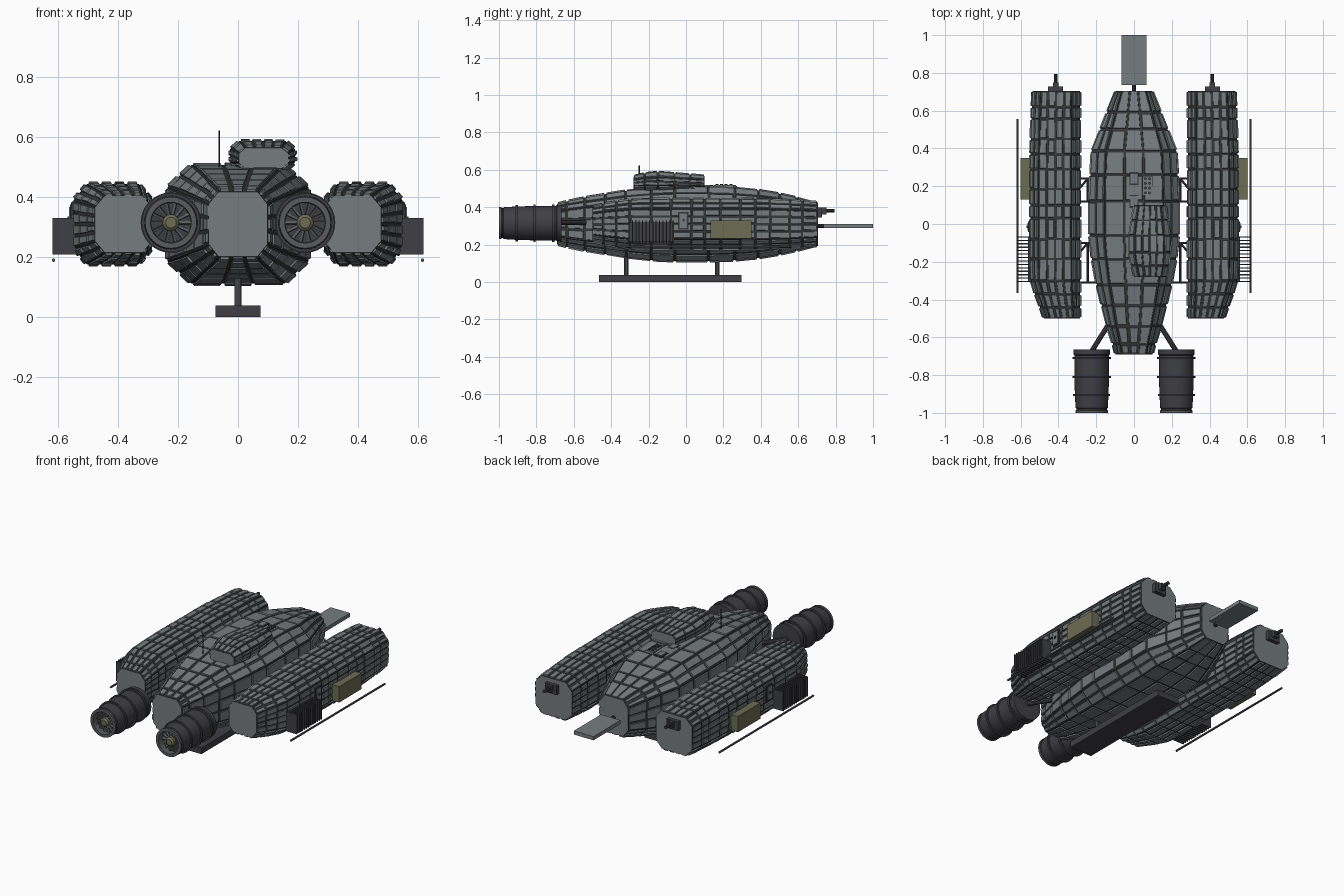
import bpy, bmesh, math, random
from mathutils import Vector, Matrix

random.seed(4)
if "Cube" in bpy.data.objects:
    bpy.data.objects.remove(bpy.data.objects["Cube"], do_unlink=True)


def material(name, rgb):
    m = bpy.data.materials.new(name)
    m.use_nodes = True
    m.diffuse_color = (*rgb, 1)
    m.node_tree.nodes["Principled BSDF"].inputs["Base Color"].default_value = (*rgb, 1)
    return m


PLATE = material("hull grey", (0.18, 0.205, 0.21))
SEAM = material("seam dark grey", (0.035, 0.038, 0.04))
DARK = material("engine charcoal", (0.05, 0.049, 0.058))
OLIVE = material("olive", (0.15, 0.15, 0.09))
TRIM = material("trim grey", (0.1, 0.105, 0.11))


def finish(name, bm, mats, mirror=False, smooth=False):
    bmesh.ops.recalc_face_normals(bm, faces=bm.faces)
    me = bpy.data.meshes.new(name)
    bm.to_mesh(me)
    bm.free()
    for m in mats:
        me.materials.append(m)
    ob = bpy.data.objects.new(name, me)
    bpy.context.collection.objects.link(ob)
    if smooth:
        bpy.ops.object.select_all(action="DESELECT")
        ob.select_set(True)
        bpy.context.view_layer.objects.active = ob
        bpy.ops.object.shade_smooth_by_angle(angle=math.radians(35))
    if mirror:
        ob.modifiers.new("mirror", "MIRROR").use_mirror_merge = False
    return ob


def add_box(bm, lo, hi):
    lo, hi = Vector(lo), Vector(hi)
    mat = Matrix.Translation((lo + hi) / 2) @ Matrix.Diagonal((*(hi - lo), 1))
    bmesh.ops.create_cube(bm, size=1, matrix=mat)


def add_rod(bm, a, b, r, seg=10):
    a, b = Vector(a), Vector(b)
    rot = (b - a).to_track_quat("Z", "Y").to_matrix().to_4x4()
    bmesh.ops.create_cone(bm, cap_ends=True, segments=seg, radius1=r, radius2=r,
                          depth=(b - a).length, matrix=Matrix.Translation((a + b) / 2) @ rot)


def boxes(name, spans, mat, mirror=False):
    bm = bmesh.new()
    for lo, hi in spans:
        add_box(bm, lo, hi)
    return finish(name, bm, [mat], mirror)


def rods(name, spans, r, mat, mirror=False):
    bm = bmesh.new()
    for a, b in spans:
        add_rod(bm, a, b, r)
    return finish(name, bm, [mat], mirror, True)


def ring(y, x0, x1, z0, z1, fx, fz, counts):
    """Chamfered rectangle with each edge split into panels."""
    cx, cz, hx, hz = (x0 + x1) / 2, (z0 + z1) / 2, (x1 - x0) / 2, (z1 - z0) / 2
    quad = [(fx, 1), (1, fz)]
    pts = [(-fx, 1)] + quad + [(1, -fz), (fx, -1), (-fx, -1), (-1, -fz), (-1, fz)]
    out = []
    for i, p in enumerate(pts):
        q = pts[(i + 1) % 8]
        n = counts[i % 4]
        for k in range(n):
            t = k / n
            out.append(Vector((cx + hx * (p[0] + (q[0] - p[0]) * t), y,
                               cz + hz * (p[1] + (q[1] - p[1]) * t))))
    return out


def plated_hull(name, stations, fx, fz, counts, gap, mirror=False):
    """Loft the stations, then raise a plate on every panel over a dark base."""
    bm = bmesh.new()
    rows = [[bm.verts.new(p) for p in ring(*s, fx, fz, counts)] for s in stations]
    n = len(rows[0])
    panels = []
    for a, b in zip(rows, rows[1:]):
        for i in range(n):
            j = (i + 1) % n
            panels.append(bm.faces.new((a[i], a[j], b[j], b[i])))
    bm.faces.new(rows[0])
    bm.faces.new(rows[-1][::-1])
    bmesh.ops.recalc_face_normals(bm, faces=bm.faces)
    random.shuffle(panels)
    for k in range(3):
        group = panels[k::3]
        seam = bmesh.ops.inset_individual(bm, faces=group, thickness=gap * (0.8 + 0.2 * k),
                                          use_even_offset=True)["faces"]
        for f in seam:
            f.material_index = 1
        bmesh.ops.inset_individual(bm, faces=group, thickness=0.0012,
                                   depth=0.005 + 0.0015 * k, use_even_offset=True)
    return finish(name, bm, [PLATE, SEAM], mirror)


# Central hull: y, half width, half height
MID = 0.31
hull = [(-.69, .098, .108), (-.635, .112, .122), (-.54, .142, .142), (-.43, .17, .16),
        (-.32, .197, .178), (-.185, .222, .192), (-.06, .236, .198), (.12, .236, .198),
        (.26, .231, .193), (.385, .224, .181), (.5, .178, .162), (.59, .142, .142),
        (.705, .096, .112)]
plated_hull("main_hull", [(y, -w, w, MID - h, MID + h) for y, w, h in hull],
            .66, .62, (3, 2, 3, 2), .006)

# Side pods: y, outer x, half height
pod = [(-.5, .477, .095), (-.44, .498, .108), (-.37, .525, .12), (-.3, .546, .13),
       (-.185, .549, .133), (-.08, .549, .134), (.03, .549, .134), (.1, .549, .134),
       (.185, .549, .134), (.29, .549, .134), (.37, .547, .133), (.45, .545, .131),
       (.555, .543, .127), (.62, .54, .123), (.705, .536, .116)]
plated_hull("side_pod", [(y, .287, x, MID - h, MID + h) for y, x, h in pod],
            .66, .6, (4, 2, 4, 2), .0055, True)

# Offset bridge on top
plated_hull("bridge", [(-.28, .003, .168, .495, .565), (-.22, -.013, .182, .492, .58),
                       (-.15, -.026, .19, .49, .587), (-.06, -.024, .188, .49, .58),
                       (.02, -.012, .178, .49, .574), (.1, .003, .166, .49, .567)],
            .72, .45, (4, 1, 2, 1), .004)

# Engines
EX, EZ = .224, .315


def lathe(name, profile, mats, rule=None, seg=32):
    bm = bmesh.new()
    rows = []
    for r, y in profile:
        rows.append([bm.verts.new((EX + r * math.cos(t), y, EZ + r * math.sin(t)))
                     for t in (2 * math.pi * i / seg for i in range(seg))])
    for k, (a, b) in enumerate(zip(rows, rows[1:])):
        for i in range(seg):
            f = bm.faces.new((a[i], a[(i + 1) % seg], b[(i + 1) % seg], b[i]))
            f.material_index = rule(k) if rule else 0
    bm.faces.new(rows[0])
    bm.faces.new(rows[-1])
    return finish(name, bm, mats, True, True)


def band(y, r):
    return [(r, y + .006), (r + .009, y + .006), (r + .009, y - .006), (r, y - .006)]


body = [(.06, -.665), (.097, -.665), (.097, -.69), (.092, -.695)]
for y, r in ((-.71, .092), (-.81, .092), (-.905, .089)):
    body += band(y, r)
body += [(.085, -.975), (.08, -.978), (.08, -.985), (.086, -.987), (.086, -1.0),
         (.068, -1.0), (.066, -.96)]
last = len(body) - 3
lathe("engine", body, [DARK, TRIM], lambda k: int(k >= last - 1))
lathe("engine_hub", [(.028, -.955), (.028, -.985), (.018, -.994)], [OLIVE], seg=16)

bm = bmesh.new()
for i in range(14):
    turn = Matrix.Translation((EX, -.966, EZ)) @ Matrix.Rotation(i * math.tau / 14, 4, "Y")
    tilt = Matrix.Translation((.046, 0, 0)) @ Matrix.Rotation(.5, 4, "X")
    bmesh.ops.create_cube(bm, size=1, matrix=turn @ tilt @ Matrix.Diagonal((.044, .004, .01, 1)))
finish("engine_fan_blades", bm, [TRIM], True)
rods("engine_strut", [((.225, -.675, .318), (.115, -.5, .318))], .014, DARK, True)

# Landing skid
boxes("skid", [((-.075, -.465, 0), (.075, .298, .038))], DARK)
rods("skid_leg", [((0, y, .03), (0, y, .15)) for y in (-.32, .167)], .012, TRIM)

# Tail plate and its mount
boxes("tail_plate", [((-.067, .735, .288), (.067, 1.0, .311))], PLATE)
rods("tail_mount", [((0, .69, .3), (0, .74, .3))], .011, DARK)

# Rear pod guns
boxes("gun_mount", [((.375, .7, .345), (.455, .728, .4)), ((.4, .72, .362), (.43, .75, .398))],
      DARK, True)
rods("gun_barrel", [((.415, .74, .382), (.415, .795, .382))], .01, DARK, True)

# Outer pod equipment
boxes("side_container", [((.53, .13, .232), (.6, .35, .33))], OLIVE, True)
fins = [-.308 + i * .0182 for i in range(14)]
boxes("radiator_fins", [((.53, y, .208), (.619, y + .006, .33)) for y in fins], DARK, True)
boxes("radiator_core", [((.53, -.308, .215), (.56, -.065, .322))], DARK, True)
rods("side_rail", [((.616, -.365, .19), (.616, .555, .19))], .006, TRIM, True)
boxes("pod_hatch_frame", [((.54, -.042, .282), (.561, .014, .375))], SEAM, True)
boxes("pod_hatch", [((.55, -.034, .29), (.565, .006, .367))], PLATE, True)
boxes("pod_hatch_handle", [((.56, -.02, .324), (.57, -.008, .336))], SEAM, True)

# Braces between hull and pods
rods("pod_brace", [((.22, .24, .31), (.3, .24, .31)), ((.245, .24, .31), (.295, .18, .31)),
                   ((.245, .24, .31), (.245, .12, .31)), ((.22, .12, .31), (.3, .12, .31)),
                   ((.245, -.1, .31), (.295, -.16, .31)), ((.22, -.1, .31), (.3, -.1, .31)),
                   ((.245, -.1, .31), (.245, -.31, .31)), ((.18, -.31, .31), (.3, -.31, .31))],
     .006, DARK, True)

# Deck details
hatches = [(0, .24), (0, .12)]
boxes("deck_hatch_frame", [((x - .025, y - .034, .49), (x + .025, y + .034, .515))
                           for x, y in hatches], SEAM)
boxes("deck_hatch", [((x - .018, y - .026, .5), (x + .018, y + .026, .519))
                     for x, y in hatches], PLATE)
boxes("deck_panel", [((.045, .15, .495), (.097, .255, .518))], PLATE)
rods("deck_studs", [((x, .165 + i * .025, .51), (x, .165 + i * .025, .524))
                    for x in (.06, .082) for i in range(4)], .008, SEAM)
rods("antenna", [((-.063, -.25, .48), (-.063, -.25, .622))], .003, SEAM)
